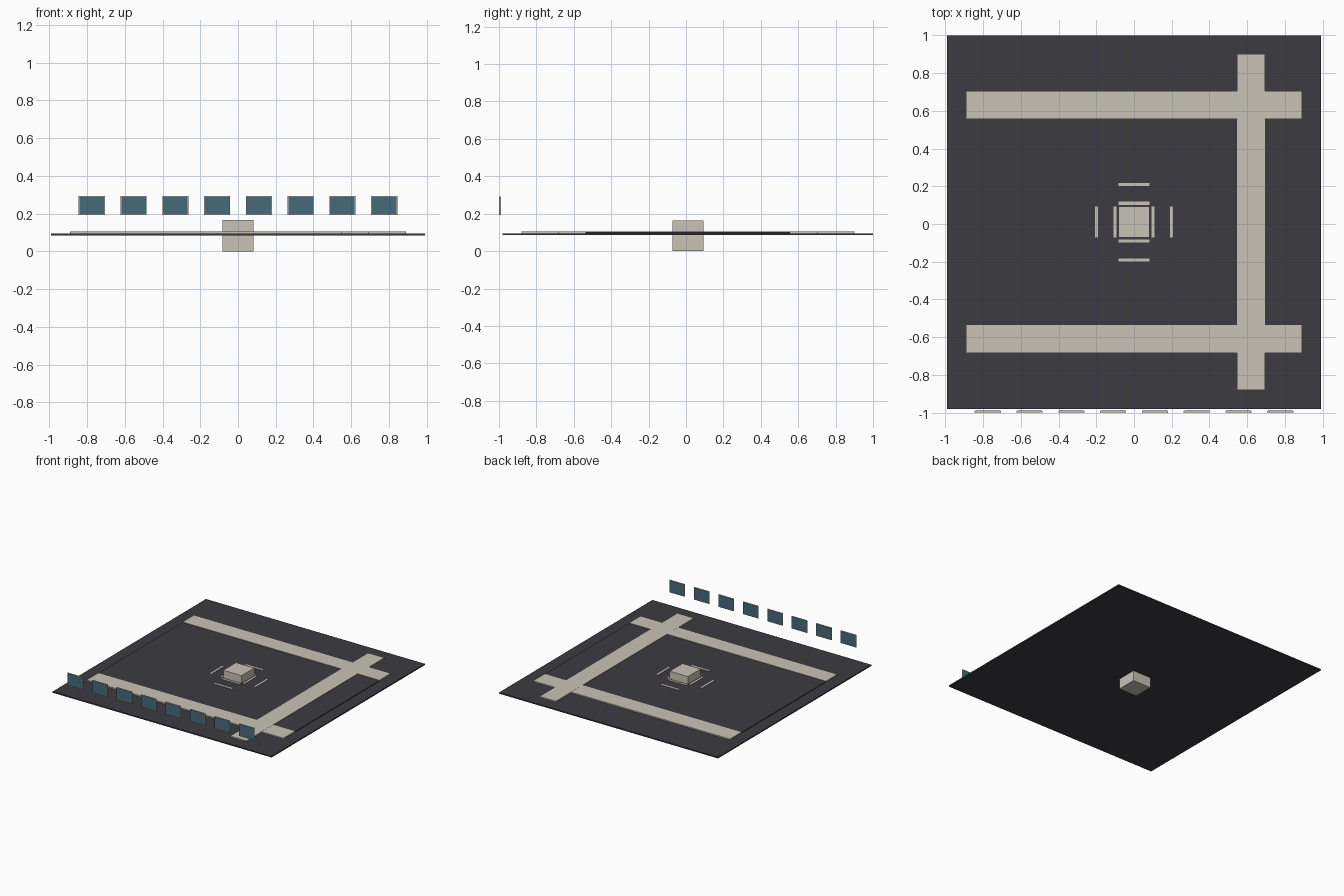
import bpy

old = bpy.data.objects.get("Cube")
if old:
    bpy.data.objects.remove(old, do_unlink=True)


def material(name, rgb):
    m = bpy.data.materials.new(name)
    m.use_nodes = True
    m.diffuse_color = (*rgb, 1)
    m.node_tree.nodes["Principled BSDF"].inputs["Base Color"].default_value = (*rgb, 1)
    return m


CREAM = material("warm cream", (0.59, 0.55, 0.47))
DARK = material("dark charcoal", (0.046, 0.043, 0.052))
BLUE = material("slate blue", (0.062, 0.145, 0.195))


def box(name, center, size, mat):
    bpy.ops.mesh.primitive_cube_add(size=1, location=center)
    ob = bpy.context.object
    ob.name = name
    ob.scale = size
    bpy.ops.object.transform_apply(location=False, rotation=False, scale=True)
    ob.data.materials.append(mat)
    return ob


MID = 0.01  # centre line of the slab in y

# Ground slab and the raised dark court between the paths
box("base_slab", (0, MID, 0.09), (1.98, 1.98, 0.01), DARK)
box("raised_court", (0, MID, 0.0975), (1.78, 1.09, 0.007), DARK)

# Crossing paths
for side, label in ((1, "back"), (-1, "front")):
    box(label + "_path", (0, MID + side * 0.62, 0.0985), (1.78, 0.148, 0.011), CREAM)
box("side_path", (0.62, MID, 0.099), (0.148, 1.78, 0.011), CREAM)

# Central block passing through the slab
box("center_block", (0, MID, 0.0825), (0.165, 0.165, 0.165), CREAM)

# Thin marker strips around the block, two on each side
for ring, distance in (("inner", 0.1), ("outer", 0.2)):
    for side in (-1, 1):
        box(ring + "_marker_x", (side * distance, MID, 0.0985),
            (0.016, 0.165, 0.011), CREAM)
        box(ring + "_marker_y", (0, MID + side * distance, 0.0985),
            (0.165, 0.016, 0.011), CREAM)

# Row of framed panels along the front edge
for i in range(8):
    x = (i - 3.5) * 0.2215
    box("panel_frame", (x, -0.994, 0.243), (0.138, 0.008, 0.1), CREAM)
    box("panel_glass", (x, -0.994, 0.243), (0.13, 0.012, 0.092), BLUE)
